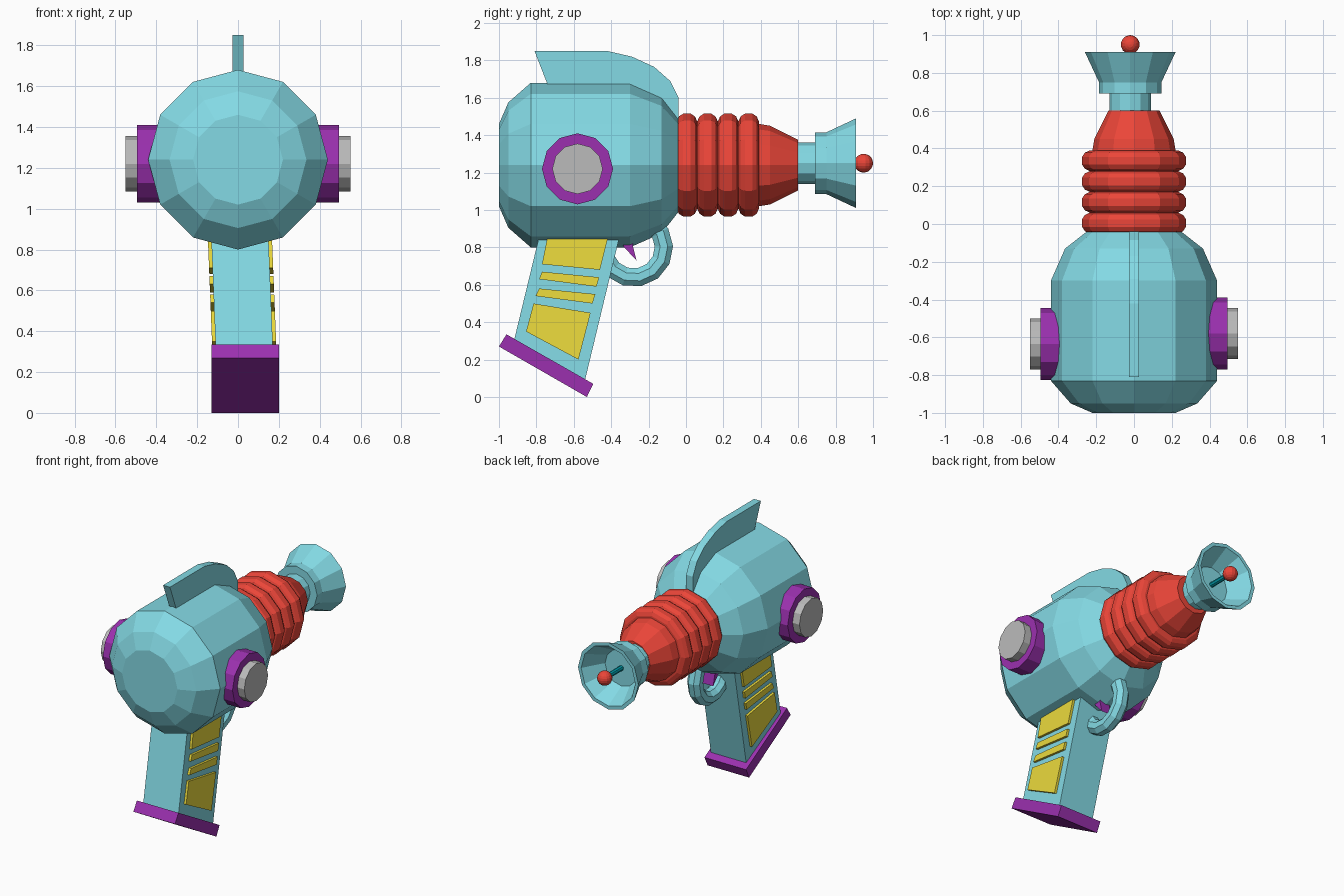
import bpy, bmesh, math
from mathutils import Vector

if "Cube" in bpy.data.objects:
    bpy.data.objects.remove(bpy.data.objects["Cube"])

def material(name, rgb):
    m = bpy.data.materials.new(name)
    m.diffuse_color = (*rgb, 1)
    m.use_nodes = True
    m.node_tree.nodes["Principled BSDF"].inputs["Base Color"].default_value = m.diffuse_color
    return m

TEAL = material("teal", (0.23, 0.70, 0.78))
DARK_TEAL = material("dark_teal", (0.0, 0.33, 0.40))
RED = material("red", (0.83, 0.06, 0.04))
PURPLE = material("purple", (0.33, 0.03, 0.43))
YELLOW = material("yellow", (0.83, 0.70, 0.045))
GREY = material("grey", (0.50, 0.50, 0.50))

def finish(name, bm, mat):
    bmesh.ops.recalc_face_normals(bm, faces=bm.faces[:])
    me = bpy.data.meshes.new(name)
    bm.to_mesh(me)
    bm.free()
    ob = bpy.data.objects.new(name, me)
    bpy.context.collection.objects.link(ob)
    me.materials.append(mat)
    return ob

def skin(bm, rings, capped=True):
    n = len(rings[0])
    for a, b in zip(rings, rings[1:]):
        for i in range(n):
            j = (i + 1) % n
            bm.faces.new((a[i], a[j], b[j], b[i]))
    if capped:
        bm.faces.new(rings[0])
        bm.faces.new(rings[-1])

def lathe(name, profile, centre, mat, axis="y", sides=12):
    """Revolve (distance along axis, radius) points around the x or y axis."""
    bm = bmesh.new()
    rings = []
    for d, r in profile:
        ring = []
        for i in range(sides):
            a = 2 * math.pi * i / sides
            u, w = r * math.sin(a), r * math.cos(a)
            p = Vector((u, d, w)) if axis == "y" else Vector((d, u, w))
            ring.append(bm.verts.new(p + Vector(centre)))
        rings.append(ring)
    skin(bm, rings)
    return finish(name, bm, mat)

def prism(name, outline, x0, x1, mat, lean=lambda z: 0):
    """Extrude a side outline of (y, z) points from x0 to x1."""
    bm = bmesh.new()
    rings = [[bm.verts.new((x + lean(z), y, z)) for y, z in outline] for x in (x0, x1)]
    skin(bm, rings)
    return finish(name, bm, mat)

AXIS = 1.24

# Rounded main body
lathe("body", [(-1, .22), (-.95, .335), (-.83, .44), (-.3, .44), (-.13, .365), (-.04, .25)],
      (0, 0, AXIS), TEAL)

# Ribbed red barrel ending in a taper
ribs = []
for i in range(4):
    for dy, r in ((-.054, .235), (-.043, .26), (-.02, .275), (.02, .275), (.043, .26), (.054, .235)):
        ribs.append((.005 + .11 * i + dy, r))
lathe("ribbed_barrel", ribs + [(.39, .22), (.45, .21), (.6, .135)], (0, 0, AXIS), RED)

# Hollow flared muzzle with emitter rod and ball
MUZZLE = (-.02, 0, 1.25)
lathe("muzzle", [(.58, .11), (.69, .11), (.69, .165), (.75, .165), (.91, .24),
                 (.91, .215), (.76, .13)], MUZZLE, TEAL)
lathe("emitter_rod", [(.74, .018), (.93, .018)], MUZZLE, DARK_TEAL, sides=8)
bm = bmesh.new()
bmesh.ops.create_uvsphere(bm, u_segments=14, v_segments=10, radius=.05)
bmesh.ops.translate(bm, verts=bm.verts[:], vec=(-.02, .95, 1.25))
finish("emitter_ball", bm, RED)

# Side dials
for side, s, y in (("right", 1, -.58), ("left", -1, -.635)):
    lathe(side + "_dial_ring", [(.3 * s, .19), (.495 * s, .19)], (0, y, 1.22), PURPLE, "x")
    lathe(side + "_dial_knob", [(.4 * s, .135), (.55 * s, .135)], (0, y, 1.22), GREY, "x")

# Top fin
prism("top_fin", [(-.81, 1.85), (-.42, 1.85), (-.29, 1.82), (-.17, 1.765), (-.085, 1.69),
                  (-.04, 1.6), (-.04, 1.47), (-.2, 1.5), (-.3, 1.62), (-.74, 1.62), (-.74, 1.67)],
      -.027, .027, TEAL)

# Handle with a slight sideways lean, yellow grip panels and base plate
def lean(z):
    return .01 + .04 * (.84 - z)

prism("handle", [(-.775, .9), (-.345, .9), (-.54, .09), (-.92, .30)], -.14, .14, TEAL, lean)
panels = [
    [(-.74, .86), (-.415, .86), (-.46, .68), (-.77, .71)],
    [(-.77, .67), (-.465, .64), (-.478, .59), (-.785, .63)],
    [(-.785, .58), (-.485, .55), (-.5, .5), (-.805, .54)],
    [(-.815, .5), (-.51, .45), (-.575, .2), (-.855, .35)],
]
for side, s in (("right", 1), ("left", -1)):
    for i, outline in enumerate(panels):
        prism(f"{side}_grip_panel_{i + 1}", outline, .13 * s, .157 * s, YELLOW, lean)
prism("handle_base", [(-.96, .335), (-1, .27), (-.53, 0), (-.495, .07)], -.13, .2, PURPLE)

# Trigger guard: an arc of octagonal tube
bm = bmesh.new()
rings = []
for k in range(9):
    a = math.radians(200 + k * 27)
    ring = []
    for i in range(8):
        t = 2 * math.pi * (i + .5) / 8
        r = .162 + .053 * math.cos(t)
        ring.append(bm.verts.new((.01 + .053 * math.sin(t), -.28 + r * math.cos(a), .80 + r * math.sin(a))))
    rings.append(ring)
skin(bm, rings)
finish("trigger_guard", bm, TEAL)

# Trigger
prism("trigger", [(-.38, .9), (-.27, .9), (-.285, .81), (-.265, .73), (-.33, .8)], -.03, .05, PURPLE)
